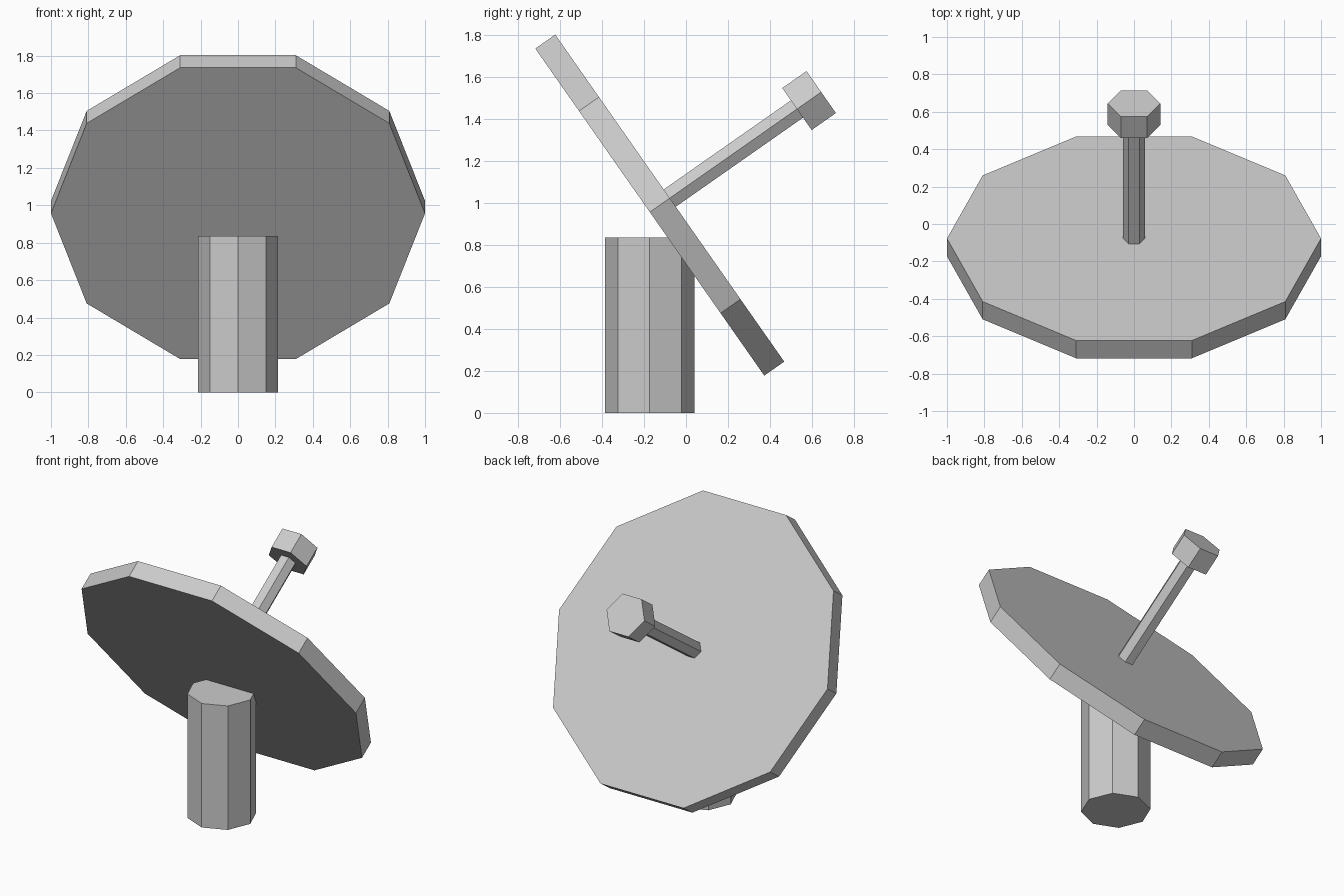
import bpy
import bmesh
from math import cos, sin, tau, radians
from mathutils import Matrix

cube = bpy.data.objects.get("Cube")
if cube:
    bpy.data.objects.remove(cube, do_unlink=True)

grey = bpy.data.materials.new("light grey")
grey.use_nodes = True
colour = (0.6, 0.6, 0.6, 1)
grey.diffuse_color = colour
grey.node_tree.nodes["Principled BSDF"].inputs["Base Color"].default_value = colour


def prism(name, sides, radius, bottom, top, frame):
    """Flat-sided prism along the frame's z axis, with corners on its x axis."""
    bm = bmesh.new()
    rings = []
    for z in (bottom, top):
        angles = [tau * i / sides for i in range(sides)]
        rings.append([bm.verts.new((radius * cos(a), radius * sin(a), z)) for a in angles])
    low, high = rings
    bm.faces.new(low[::-1])
    bm.faces.new(high)
    for i in range(sides):
        j = (i + 1) % sides
        bm.faces.new((low[i], low[j], high[j], high[i]))
    mesh = bpy.data.meshes.new(name)
    bm.to_mesh(mesh)
    bm.free()
    mesh.materials.append(grey)
    obj = bpy.data.objects.new(name, mesh)
    obj.matrix_world = frame
    bpy.context.scene.collection.objects.link(obj)
    return obj


# Upright post
prism("post", 8, 0.213, 0, 0.835, Matrix.Translation((0, -0.173, 0)))

# Tilted dish with the feed rod and receiver on its axis
tilt = Matrix.Translation((0, -0.125, 0.99)) @ Matrix.Rotation(radians(-55), 4, "X")
prism("dish", 10, 1.0, -0.058, 0.058, tilt)
prism("feed_rod", 6, 0.058, 0.0, 0.82, tilt)
prism("receiver", 6, 0.141, 0.798, 0.939, tilt)
